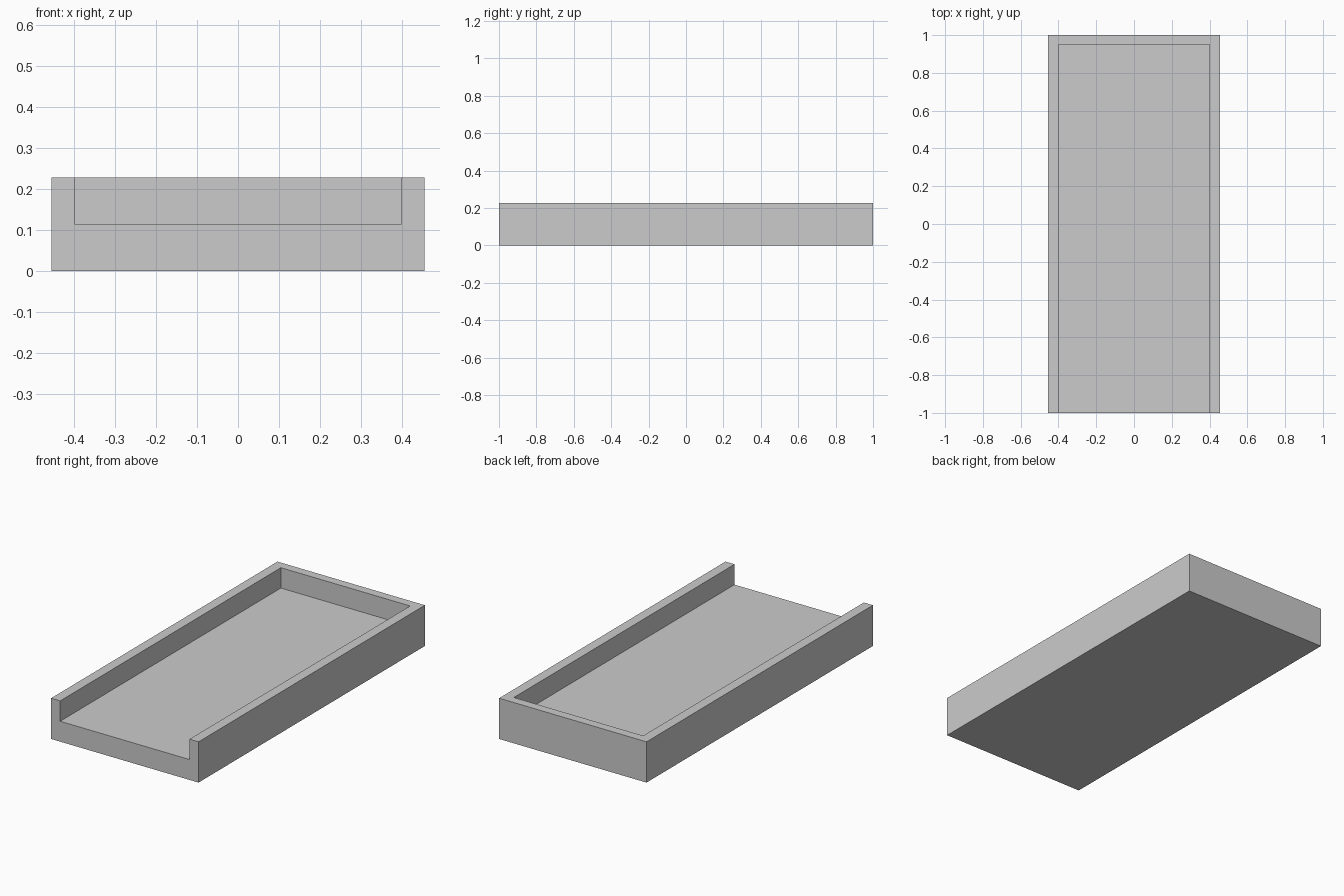
import bpy

if "Cube" in bpy.data.objects:
    bpy.data.objects.remove(bpy.data.objects["Cube"])

WIDTH, LENGTH, HEIGHT = 0.912, 2.0, 0.228
INNER_X, INNER_BACK, FLOOR_Z = 0.4, 0.95, 0.114


def box(name, lo, hi):
    """Axis-aligned box between two corners."""
    centre = [(a + b) / 2 for a, b in zip(lo, hi)]
    bpy.ops.mesh.primitive_cube_add(size=1, location=centre)
    obj = bpy.context.object
    obj.name = name
    obj.scale = [b - a for a, b in zip(lo, hi)]
    bpy.ops.object.transform_apply(location=True, rotation=False, scale=True)
    return obj


# Recess: runs out through the open front and the top
cutter = box("recess_cutter", (-INNER_X, -LENGTH / 2 - 0.1, FLOOR_Z),
             (INNER_X, INNER_BACK, HEIGHT + 0.1))
cutter.hide_render = True

# Tray: solid block with the recess cut away
tray = box("open_front_tray", (-WIDTH / 2, -LENGTH / 2, 0),
           (WIDTH / 2, LENGTH / 2, HEIGHT))
cut = tray.modifiers.new("recess", 'BOOLEAN')
cut.operation = 'DIFFERENCE'
cut.solver = 'EXACT'
cut.object = cutter
bpy.ops.object.modifier_apply(modifier=cut.name)
bpy.data.objects.remove(cutter, do_unlink=True)
